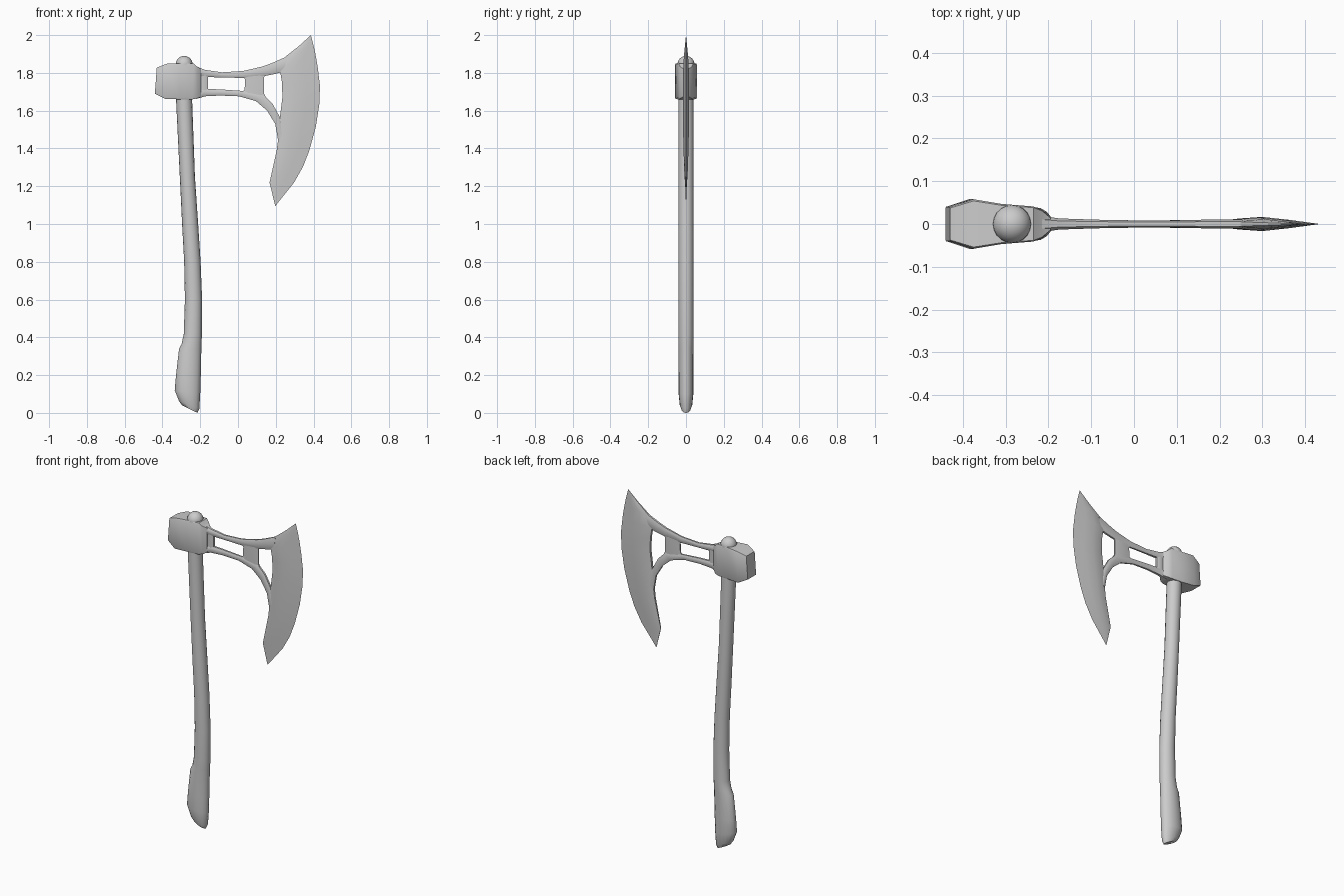
import bpy, bmesh
from math import sin, cos, pi, radians


def loft(name, sections, profile, angle=35):
    """Each section is (xa, za, xb, zb, half_y); profile is a loop of (u, v):
    u runs from point a to point b, v scales the half thickness in y."""
    bm = bmesh.new()
    rings = [[bm.verts.new((xa + (xb - xa) * u, v * t, za + (zb - za) * u)) for u, v in profile]
             for xa, za, xb, zb, t in sections]
    n = len(profile)
    for r, s in zip(rings, rings[1:]):
        for i in range(n):
            j = (i + 1) % n
            bm.faces.new((r[i], r[j], s[j], s[i]))
    bm.faces.new(rings[0])
    bm.faces.new(rings[-1])
    bmesh.ops.remove_doubles(bm, verts=bm.verts, dist=0.0004)
    bmesh.ops.recalc_face_normals(bm, faces=bm.faces)
    me = bpy.data.meshes.new(name)
    bm.to_mesh(me)
    bm.free()
    ob = bpy.data.objects.new(name, me)
    bpy.context.collection.objects.link(ob)
    smooth(ob, angle)
    return ob


def smooth(ob, angle):
    bpy.ops.object.select_all(action='DESELECT')
    ob.select_set(True)
    bpy.context.view_layer.objects.active = ob
    bpy.ops.object.shade_smooth_by_angle(angle=radians(angle))


def mirrored(half):
    """Close a profile half by mirroring it in y."""
    return half + [(u, -v) for u, v in reversed(half) if v > 0]


# Cross-sections
oval = [(0.5 - 0.5 * cos(2 * pi * i / 16), sin(2 * pi * i / 16)) for i in range(16)]
block = mirrored([(0, 0.93), (0.04, 1), (0.96, 1), (1, 0.93)])
bar = mirrored([(0, 0.55), (0.25, 1), (0.75, 1), (1, 0.55)])
wedge = mirrored([(0, 0.45), (0.12, 0.8), (0.36, 1), (0.65, 0.6), (1, 0)])

# Handle with slanted foot and swollen grip
loft("handle", [
    (-0.296, 0.040, -0.214, 0.000, 0.024),
    (-0.312, 0.062, -0.205, 0.022, 0.033),
    (-0.335, 0.120, -0.200, 0.100, 0.040),
    (-0.328, 0.200, -0.197, 0.200, 0.040),
    (-0.312, 0.340, -0.194, 0.340, 0.040),
    (-0.298, 0.365, -0.193, 0.365, 0.040),
    (-0.287, 0.420, -0.191, 0.420, 0.040),
    (-0.281, 0.600, -0.190, 0.600, 0.040),
    (-0.285, 0.800, -0.198, 0.800, 0.040),
    (-0.296, 1.000, -0.211, 1.000, 0.040),
    (-0.308, 1.250, -0.228, 1.250, 0.040),
    (-0.328, 1.660, -0.243, 1.660, 0.040),
    (-0.330, 1.840, -0.245, 1.840, 0.040)], oval, 50)

# Domed end of the handle above the head
bpy.ops.mesh.primitive_uv_sphere_add(segments=20, ring_count=12, radius=0.045,
                                     location=(-0.285, 0, 1.845))
bpy.context.object.name = "handle_cap"
smooth(bpy.context.object, 50)

# Poll block around the handle
loft("poll", [
    (-0.440, 1.690, -0.430, 1.828, 0.040),
    (-0.385, 1.662, -0.375, 1.849, 0.058),
    (-0.310, 1.660, -0.310, 1.850, 0.047),
    (-0.240, 1.660, -0.235, 1.850, 0.041),
    (-0.215, 1.665, -0.215, 1.832, 0.033),
    (-0.195, 1.674, -0.195, 1.822, 0.015)], block)

# Upper arm of the open frame (hole side to outer side)
loft("upper_arm", [
    (-0.220, 1.775, -0.220, 1.834, 0.020),
    (-0.175, 1.778, -0.175, 1.816, 0.013),
    (-0.085, 1.776, -0.085, 1.803, 0.010),
    (0.030, 1.773, 0.027, 1.810, 0.008),
    (0.140, 1.783, 0.130, 1.834, 0.009),
    (0.200, 1.795, 0.180, 1.852, 0.011),
    (0.250, 1.810, 0.254, 1.885, 0.010)], bar)

# Lower arm curving down into the blade
loft("lower_arm", [
    (-0.220, 1.720, -0.220, 1.662, 0.020),
    (-0.175, 1.716, -0.175, 1.676, 0.013),
    (-0.085, 1.712, -0.095, 1.680, 0.010),
    (0.030, 1.704, 0.006, 1.676, 0.008),
    (0.138, 1.682, 0.096, 1.650, 0.009),
    (0.182, 1.638, 0.154, 1.600, 0.010),
    (0.222, 1.565, 0.197, 1.530, 0.011),
    (0.240, 1.470, 0.212, 1.445, 0.010)], bar)

# Two bridges between the arms
loft("rear_bridge", [
    (-0.215, 1.690, -0.158, 1.690, 0.012),
    (-0.215, 1.800, -0.158, 1.800, 0.012)], bar)
loft("middle_bridge", [
    (0.015, 1.690, 0.150, 1.665, 0.006),
    (0.035, 1.712, 0.138, 1.690, 0.007),
    (0.038, 1.765, 0.138, 1.778, 0.007),
    (0.020, 1.790, 0.155, 1.805, 0.006)], bar)

# Crescent blade, from back to cutting edge
loft("blade", [
    (0.386, 2.000, 0.386, 2.000, 0.000),
    (0.320, 1.940, 0.400, 1.945, 0.006),
    (0.250, 1.885, 0.410, 1.900, 0.011),
    (0.222, 1.812, 0.422, 1.830, 0.015),
    (0.233, 1.750, 0.434, 1.730, 0.016),
    (0.235, 1.670, 0.430, 1.630, 0.016),
    (0.222, 1.565, 0.412, 1.515, 0.016),
    (0.212, 1.445, 0.378, 1.390, 0.014),
    (0.205, 1.390, 0.345, 1.305, 0.012),
    (0.185, 1.300, 0.297, 1.220, 0.009),
    (0.167, 1.220, 0.245, 1.155, 0.004),
    (0.197, 1.095, 0.197, 1.095, 0.000)], wedge)
